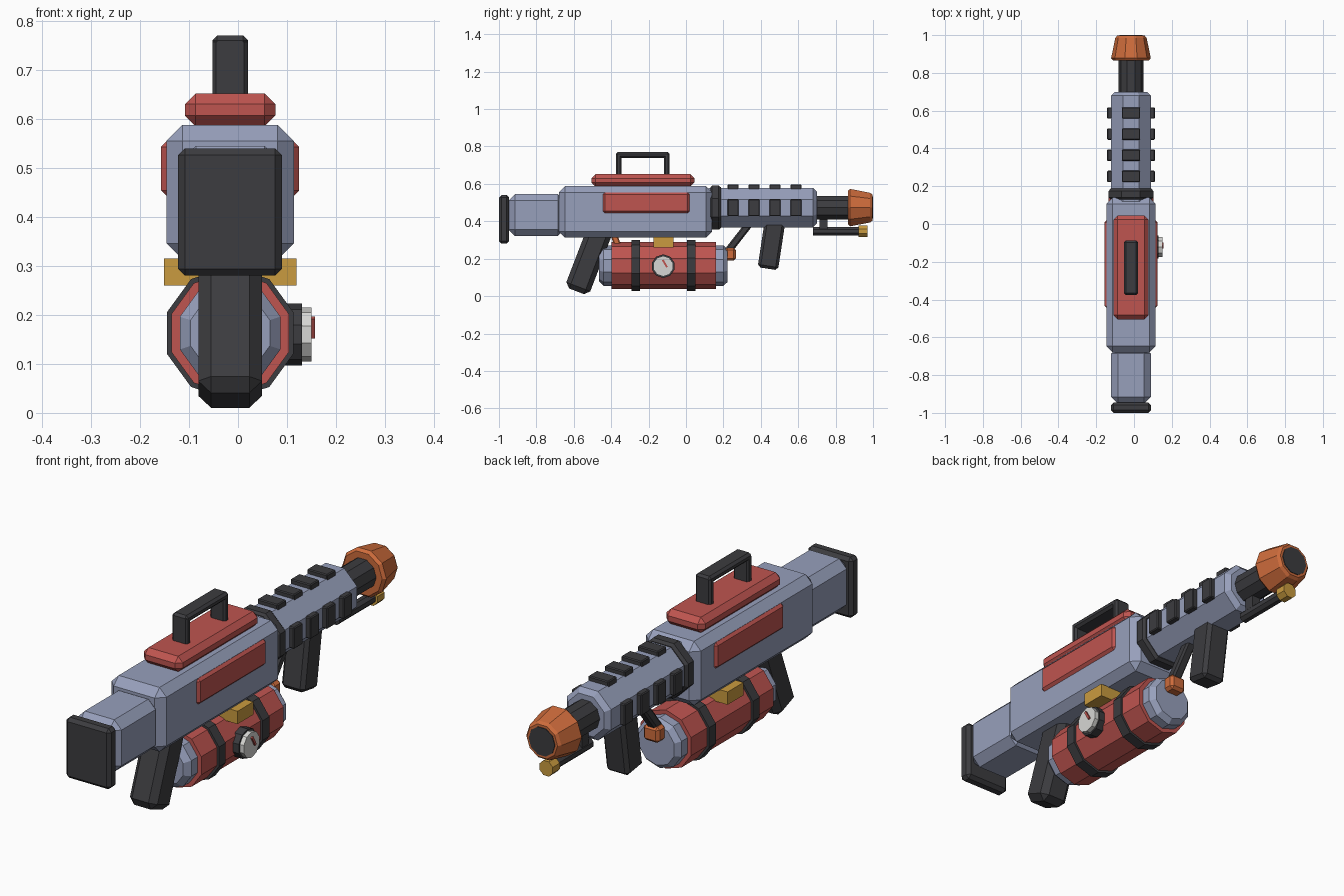
import bpy, bmesh
from math import pi, sin, cos, radians
from mathutils import Matrix, Vector

cube = bpy.data.objects.get("Cube")
if cube:
    bpy.data.objects.remove(cube, do_unlink=True)

CX = -0.016   # centre line of the body
BZ = 0.473    # barrel axis height
TZ = 0.163    # tank axis height


def material(name, rgb):
    m = bpy.data.materials.new(name)
    m.use_nodes = True
    col = (*rgb, 1)
    m.diffuse_color = col
    bsdf = m.node_tree.nodes["Principled BSDF"]
    bsdf.inputs["Base Color"].default_value = col
    bsdf.inputs["Roughness"].default_value = 0.7
    return m


steel = material("blue grey metal", (0.31, 0.35, 0.50))
red = material("red paint", (0.52, 0.09, 0.08))
dark = material("dark rubber", (0.045, 0.045, 0.05))
orange = material("orange metal", (0.62, 0.15, 0.045))
brass = material("brass", (0.59, 0.33, 0.05))
white = material("dial white", (0.68, 0.68, 0.66))


def finish(name, bm, mat):
    bmesh.ops.recalc_face_normals(bm, faces=bm.faces)
    me = bpy.data.meshes.new(name)
    bm.to_mesh(me)
    bm.free()
    me.materials.append(mat)
    ob = bpy.data.objects.new(name, me)
    bpy.context.collection.objects.link(ob)
    return ob


def box(name, mat, centre, size, bevel=0.0, tilt=0.0):
    """Chamfered box, tilted about the x axis by tilt degrees."""
    bm = bmesh.new()
    bmesh.ops.create_cube(bm, size=1)
    bmesh.ops.scale(bm, vec=size, verts=bm.verts)
    if bevel:
        bmesh.ops.bevel(bm, geom=bm.edges[:], offset=bevel, segments=1,
                        affect='EDGES', clamp_overlap=True)
    move = Matrix.Translation(centre) @ Matrix.Rotation(radians(tilt), 4, 'X')
    bmesh.ops.transform(bm, matrix=move, verts=bm.verts)
    return finish(name, bm, mat)


def span(name, mat, width, y, z, bevel=0.0, x=CX):
    """Box given by its width and its y and z ranges."""
    return box(name, mat, (x, sum(y) / 2, sum(z) / 2),
               (width, y[1] - y[0], z[1] - z[0]), bevel)


def lathe(name, mat, origin, profile, sides, phase=0.0, axis='Y'):
    """Faceted solid from (distance, radius) pairs along the y or x axis."""
    bm = bmesh.new()
    rings = []
    for d, r in profile:
        ring = []
        for i in range(sides):
            a = phase + 2 * pi * i / sides
            u, v = r * cos(a), r * sin(a)
            p = Vector((u, d, v)) if axis == 'Y' else Vector((d, u, v))
            ring.append(bm.verts.new(p + Vector(origin)))
        rings.append(ring)
    for a, b in zip(rings, rings[1:]):
        for i in range(sides):
            j = (i + 1) % sides
            bm.faces.new((a[i], a[j], b[j], b[i]))
    bm.faces.new(rings[0])
    bm.faces.new(rings[-1])
    return finish(name, bm, mat)


# Body, stock and butt
span("body", steel, 0.26, (-0.68, 0.14), (0.313, 0.588), 0.033)
span("stock", steel, 0.21, (-0.95, -0.65), (0.322, 0.545), 0.035)
span("butt_pad", dark, 0.212, (-1.0, -0.945), (0.28, 0.54), 0.014)

# Red side panels and top plate
for side, s in (("left", 1), ("right", -1)):
    span("panel_" + side, red, 0.03, (-0.445, 0.02), (0.442, 0.555), 0.012,
         CX + s * 0.126)
span("top_plate", red, 0.185, (-0.505, 0.045), (0.585, 0.652), 0.022)

# Carry handle
span("handle_bar", dark, 0.073, (-0.375, -0.088), (0.738, 0.77), 0.01)
for end, y in (("rear", -0.36), ("front", -0.103)):
    span("handle_post_" + end, dark, 0.073, (y - 0.015, y + 0.015),
         (0.64, 0.765), 0.008)

# Octagonal collar and shroud (radii from the flat half width)
flat = cos(pi / 8)
axis = (CX, 0, BZ)
lathe("collar", dark, axis,
      [(0.13, 0.108 / flat), (0.14, 0.118 / flat),
       (0.175, 0.118 / flat), (0.187, 0.108 / flat)], 8, pi / 8)
lathe("shroud", steel, axis,
      [(0.12, 0.105 / flat), (0.68, 0.105 / flat), (0.70, 0.085 / flat)],
      8, pi / 8)

# Grip ribs on the top and both sides of the shroud
for i in range(4):
    y = 0.252 + 0.112 * i
    rng = (y - 0.03, y + 0.03)
    span(f"rib_top_{i}", dark, 0.096, rng, (0.56, 0.597), 0.004)
    for side, s in (("left", 1), ("right", -1)):
        span(f"rib_{side}_{i}", dark, 0.037, rng, (0.427, 0.519), 0.004,
             CX + s * 0.108)

# Barrel, muzzle and bore
lathe("barrel", dark, axis, [(0.68, 0.066), (0.9, 0.066)], 10)
lathe("muzzle", orange, axis,
      [(0.865, 0.094), (0.878, 0.105), (0.985, 0.083), (0.997, 0.073)], 10)
lathe("bore", dark, axis, [(0.99, 0.062), (1.0, 0.062)], 10)

# Pilot tube below the barrel
pilot = (CX, 0, 0.347)
lathe("pilot_tube", dark, pilot, [(0.68, 0.024), (0.93, 0.024)], 8, pi / 8)
lathe("pilot_tip", brass, pilot, [(0.922, 0.034), (0.97, 0.034)], 8, pi / 8)
span("pilot_mount", dark, 0.04, (0.713, 0.757), (0.35, 0.42))

# Fuel tank with end caps and bands
tank = (CX, 0, TZ)
top = pi / 2
lathe("tank", red, tank, [(-0.397, 0.126), (0.16, 0.126)], 10, top)
lathe("tank_cap_rear", steel, tank,
      [(-0.465, 0.085), (-0.44, 0.108), (-0.39, 0.108)], 10, top)
lathe("tank_cap_front", steel, tank,
      [(0.15, 0.108), (0.2, 0.108), (0.222, 0.088)], 10, top)
for end, y in (("rear", -0.268), ("front", 0.028)):
    lathe("tank_band_" + end, dark, tank,
          [(y - 0.023, 0.136), (y + 0.023, 0.136)], 10, top)
span("tank_bracket", brass, 0.27, (-0.173, -0.066), (0.26, 0.315))

# Valve, feed pipes
span("valve", orange, 0.075, (0.21, 0.266), (0.19, 0.258), 0.012)
box("feed_pipe", dark, (CX, 0.285, 0.318), (0.045, 0.04, 0.21), 0.008, -38)
box("rear_pipe", orange, (CX, -0.37, 0.285), (0.04, 0.035, 0.11), 0.006, 20)

# Pressure gauge
dial = (0, -0.122, 0.16)
lathe("gauge_case", dark, dial, [(0.095, 0.063), (0.131, 0.063)], 10, top, 'X')
lathe("gauge_face", white, dial, [(0.125, 0.055), (0.15, 0.055)], 10, top, 'X')
box("gauge_needle", red, (0.1525, -0.113, 0.174), (0.009, 0.01, 0.046), 0, 30)

# Rear and front grips
box("rear_grip", dark, (CX, -0.517, 0.203), (0.13, 0.137, 0.38), 0.026, -21)
box("front_grip", dark, (CX, 0.457, 0.275), (0.11, 0.11, 0.26), 0.015, -8.7)
